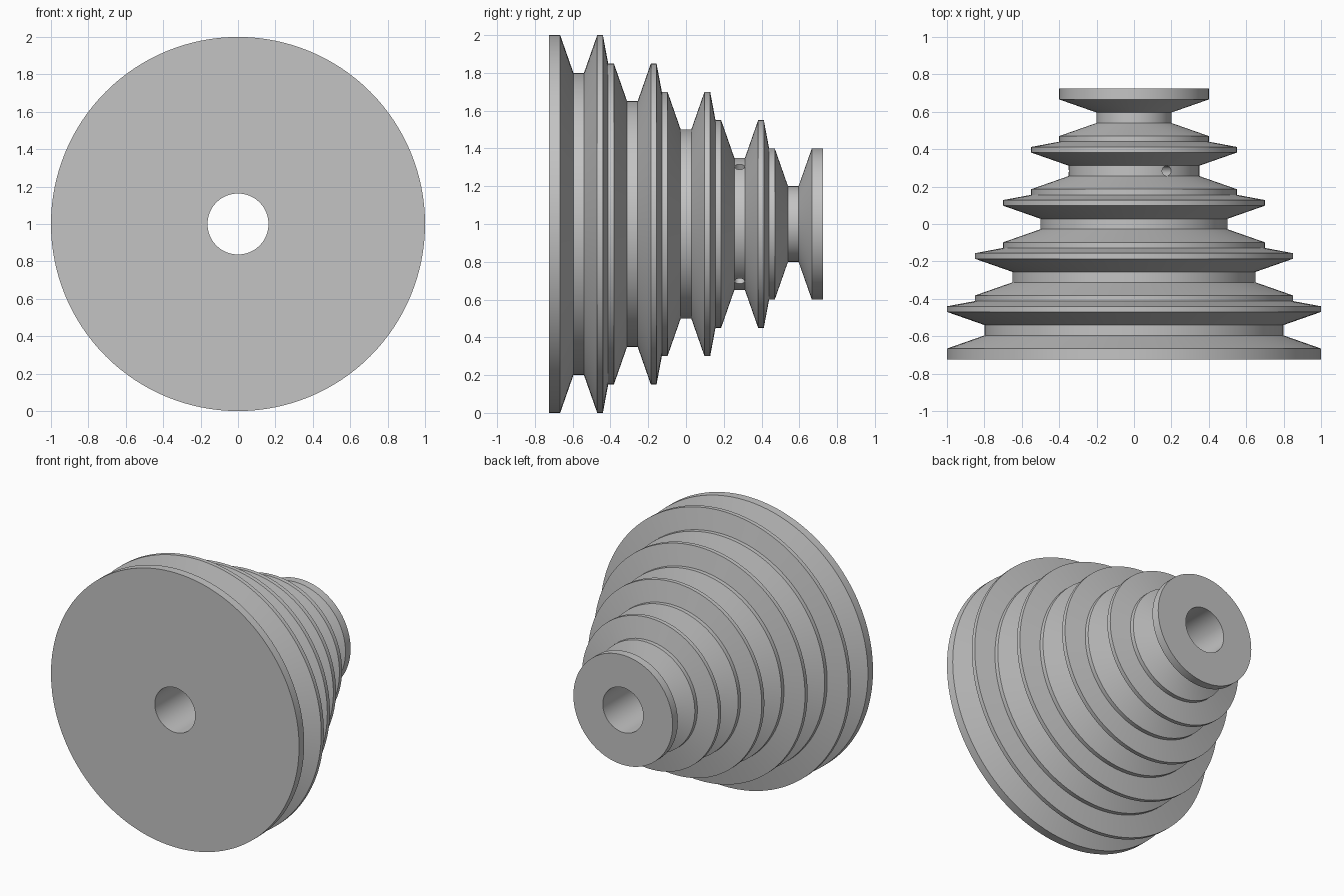
import bpy
import bmesh
from math import cos, sin, pi, radians
from mathutils import Vector

default = bpy.data.objects.get("Cube")
if default:
    bpy.data.objects.remove(default)

# Single metal colour
grey = bpy.data.materials.new("grey metal")
grey.use_nodes = True
colour = (0.55, 0.55, 0.55, 1)
grey.diffuse_color = colour
grey.node_tree.nodes["Principled BSDF"].inputs["Base Color"].default_value = colour

STEPS, PITCH, DROP = 5, 0.284, 0.15
HALF_FLOOR, FLANK, DEPTH = 0.028, 0.07, 0.2
LIP, END, BORE, AXIS_Z = 0.03, 0.725, 0.163, 1.0

# Profile: one V groove per step, each step smaller than the last
profile = [(-END, BORE), (-END, 1.0)]
for i in range(STEPS):
    rim = 1.0 - i * DROP
    centre = (i - (STEPS - 1) / 2) * PITCH
    wall = HALF_FLOOR + FLANK
    profile += [(centre - wall, rim), (centre - HALF_FLOOR, rim - DEPTH),
                (centre + HALF_FLOOR, rim - DEPTH), (centre + wall, rim)]
    if i < STEPS - 1:
        profile += [(centre + wall + LIP, rim), (centre + PITCH - wall - LIP, rim - DROP)]
profile += [(END, 1.0 - (STEPS - 1) * DROP), (END, BORE)]

# Pulley body: closed profile spun about the y axis
bm = bmesh.new()
verts = [bm.verts.new((r, y, AXIS_Z)) for y, r in profile]
edges = [bm.edges.new((v, verts[(i + 1) % len(verts)])) for i, v in enumerate(verts)]
bmesh.ops.spin(bm, geom=verts + edges, cent=(0, 0, AXIS_Z), axis=(0, 1, 0),
               angle=2 * pi, steps=128, use_merge=True)
bmesh.ops.remove_doubles(bm, verts=bm.verts, dist=0.0001)
bmesh.ops.recalc_face_normals(bm, faces=bm.faces)
mesh = bpy.data.meshes.new("stepped_pulley")
bm.to_mesh(mesh)
bm.free()
mesh.materials.append(grey)
pulley = bpy.data.objects.new("stepped_pulley", mesh)
bpy.context.collection.objects.link(pulley)


# Set screw holes drilled radially into the bore from the fourth groove
def drill(angle):
    direction = Vector((cos(angle), 0, sin(angle)))
    bpy.ops.mesh.primitive_cylinder_add(
        vertices=32, radius=0.0275, depth=0.32,
        location=Vector((0, PITCH, AXIS_Z)) + direction * 0.27,
        rotation=(0, pi / 2 - angle, 0))
    cutter = bpy.context.object
    cutter.name = "screw_hole_cutter"
    cutter.hide_render = True
    cutter.data.materials.append(grey)
    cut = pulley.modifiers.new("screw hole", "BOOLEAN")
    cut.operation = "DIFFERENCE"
    cut.solver = "EXACT"
    cut.object = cutter
    bpy.ops.object.select_all(action="DESELECT")
    pulley.select_set(True)
    bpy.context.view_layer.objects.active = pulley
    bpy.ops.object.modifier_apply(modifier=cut.name)
    bpy.data.objects.remove(cutter)


for degrees in (60, 180, 300):
    drill(radians(degrees))

bpy.ops.object.shade_smooth_by_angle(angle=radians(30))
